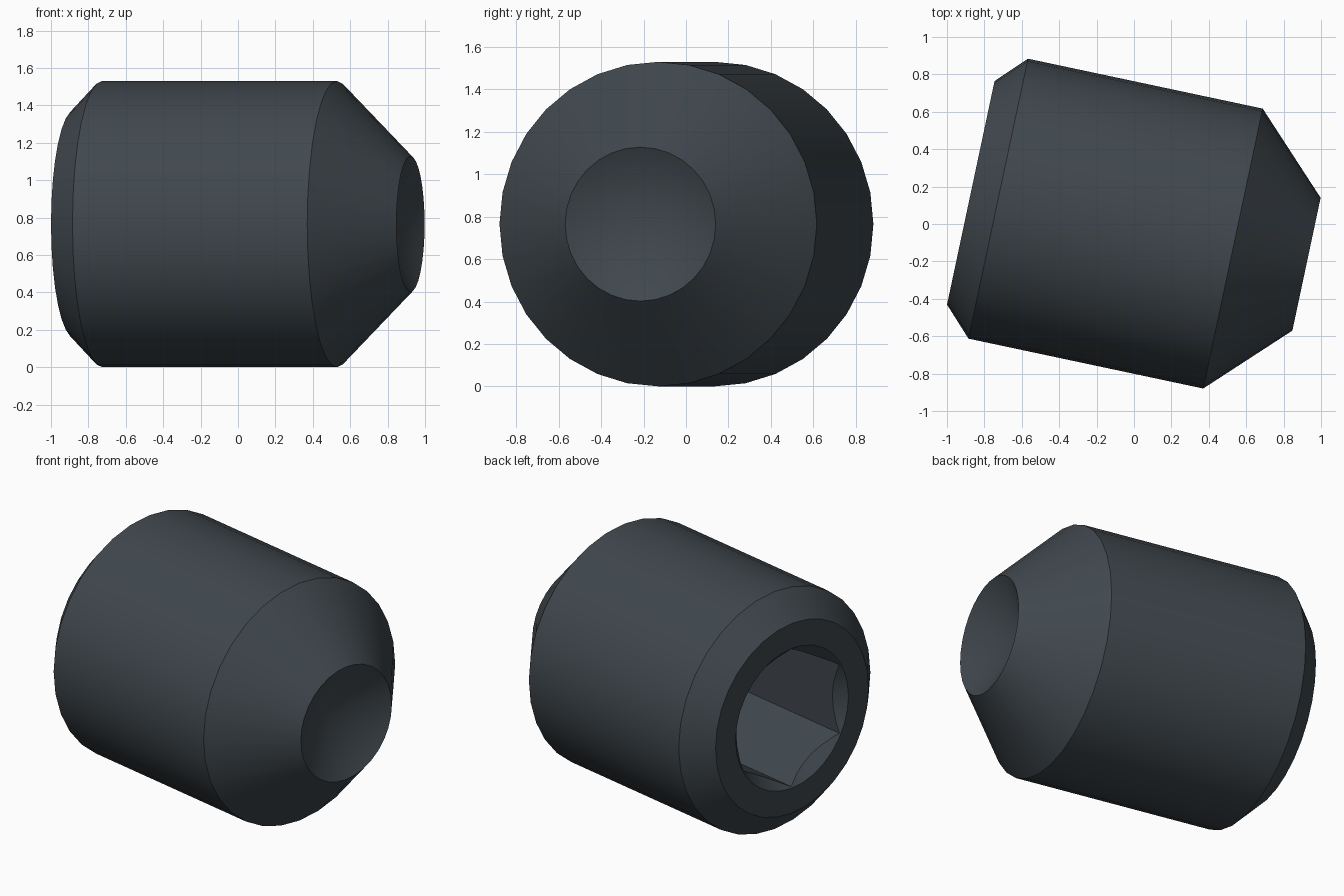
import bpy, bmesh, math

if "Cube" in bpy.data.objects:
    bpy.data.objects.remove(bpy.data.objects["Cube"], do_unlink=True)

steel = bpy.data.materials.new("dark_steel")
COLOUR = (0.051, 0.064, 0.075, 1.0)
steel.use_nodes = True
steel.diffuse_color = COLOUR
steel.node_tree.nodes["Principled BSDF"].inputs["Base Color"].default_value = COLOUR


def lathe(name, profile, sides, start=0.0):
    """Turn (distance along x, radius) points around x; radius 0 gives an apex."""
    bm = bmesh.new()
    rings = []
    for t, r in profile:
        count = sides if r > 0 else 1
        angles = [start + math.tau * i / sides for i in range(count)]
        rings.append([bm.verts.new((t, r * math.cos(a), r * math.sin(a))) for a in angles])
    for a, b in zip(rings, rings[1:]):
        for i in range(sides):
            j = (i + 1) % sides
            quad = [a[i % len(a)], a[j % len(a)], b[j % len(b)], b[i % len(b)]]
            bm.faces.new(list(dict.fromkeys(quad)))
    for ring in (rings[0], rings[-1]):
        if len(ring) > 1:
            bm.faces.new(ring)
    bmesh.ops.recalc_face_normals(bm, faces=bm.faces[:])
    mesh = bpy.data.meshes.new(name)
    bm.to_mesh(mesh)
    bm.free()
    mesh.materials.append(steel)
    obj = bpy.data.objects.new(name, mesh)
    bpy.context.collection.objects.link(obj)
    return obj


FACE, TIP = -0.888, 0.947
SOCKET_R, RIM_R, SOCKET_DEPTH = 0.443, 0.45, 0.92

# Chamfered body with a conical point and a hollow cup in its end
body = lathe("set_screw_body", [(FACE, 0.611), (-0.738, 0.765), (0.545, 0.765),
                                (TIP, 0.363), (TIP - 0.2, 0)], 32)

# Hexagonal socket and its countersunk rim
hexagon = lathe("socket_cutter", [(FACE - 0.1, SOCKET_R), (FACE + SOCKET_DEPTH, SOCKET_R)],
                6, math.radians(30))
rim = lathe("rim_cutter", [(FACE - 0.05, RIM_R + 0.05), (FACE + RIM_R, 0)], 32)

bpy.ops.object.select_all(action="DESELECT")
bpy.context.view_layer.objects.active = body
body.select_set(True)
for cutter in (hexagon, rim):
    cutter.hide_render = True
    cut = body.modifiers.new(cutter.name, "BOOLEAN")
    cut.operation = "DIFFERENCE"
    cut.solver = "EXACT"
    cut.object = cutter
    bpy.ops.object.modifier_apply(modifier=cut.name)
for cutter in (hexagon, rim):
    bpy.data.objects.remove(cutter, do_unlink=True)

bpy.ops.object.shade_smooth_by_angle(angle=math.radians(30))

# Lay the screw on its side, slightly turned
body.rotation_euler.z = math.radians(-12)
body.location = (-0.004, -0.018, 0.765)
